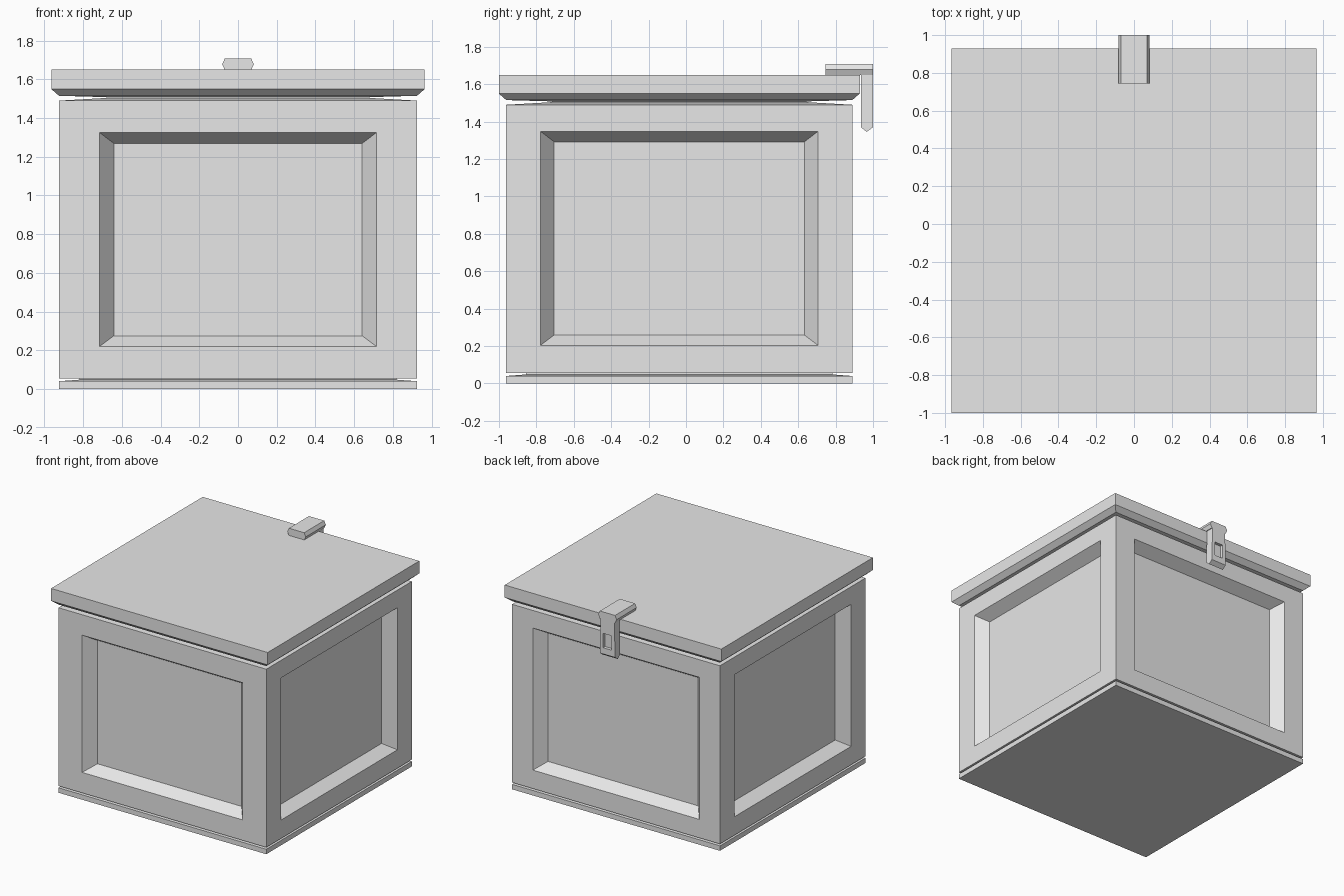
import bpy
import bmesh

cube = bpy.data.objects.get("Cube")
if cube:
    bpy.data.objects.remove(cube, do_unlink=True)

# One plain grey for the whole chest
grey = bpy.data.materials.new("plain grey")
grey.use_nodes = True
colour = (0.8, 0.8, 0.8, 1)
grey.diffuse_color = colour
grey.node_tree.nodes["Principled BSDF"].inputs["Base Color"].default_value = colour

CENTRE_Y = -0.036


def finish(bm, name, y=CENTRE_Y):
    """Weld a bmesh, fix its normals and turn it into an object."""
    bmesh.ops.remove_doubles(bm, verts=bm.verts, dist=0.0005)
    bmesh.ops.recalc_face_normals(bm, faces=bm.faces)
    mesh = bpy.data.meshes.new(name)
    bm.to_mesh(mesh)
    bm.free()
    mesh.materials.append(grey)
    obj = bpy.data.objects.new(name, mesh)
    obj.location.y = y
    bpy.context.collection.objects.link(obj)
    return obj


def bridge(bm, a, b):
    """Join two closed loops of points with quads."""
    va, vb = ([bm.verts.new(p) for p in loop] for loop in (a, b))
    n = len(va)
    for i in range(n):
        j = (i + 1) % n
        bm.faces.new((va[i], va[j], vb[j], vb[i]))


def cap(bm, loop):
    bm.faces.new([bm.verts.new(p) for p in loop])


def loft(bm, loops):
    """Solid through a row of loops, capped at both ends."""
    for a, b in zip(loops, loops[1:]):
        bridge(bm, a, b)
    cap(bm, loops[0])
    cap(bm, loops[-1])


def square(half, z):
    return [(sx * half, sy * half, z)
            for sx, sy in ((-1, -1), (1, -1), (1, 1), (-1, 1))]


def stack(name, rings):
    """Square solid from (half width, height) pairs."""
    bm = bmesh.new()
    loft(bm, [square(h, z) for h, z in rings])
    return finish(bm, name)


# Base strip, neck of the lower groove, lid and its undercut
stack("base", [(0.926, 0), (0.926, 0.04), (0.82, 0.048)])
stack("lower_neck", [(0.82, 0.045), (0.82, 0.06)])
stack("upper_neck", [(0.68, 1.5), (0.68, 1.52)])
stack("lid", [(0.68, 1.508), (0.925, 1.515), (0.965, 1.55), (0.965, 1.65)])

# Body with a recessed panel on every side
HALF, BOTTOM, TOP, DEPTH = 0.926, 0.055, 1.49, 0.09
SIDES = {
    "front": lambda u, d, z: (u, -d, z),
    "back": lambda u, d, z: (-u, d, z),
    "left": lambda u, d, z: (d, u, z),
    "right": lambda u, d, z: (-d, -u, z),
}
bm = bmesh.new()
for side, place in SIDES.items():
    if side == "front":
        half, low, high = 0.715, 0.22, 1.325
    else:
        half, low, high = 0.742, 0.204, 1.348

    def rect(h, z0, z1, d):
        return [place(u, d, z) for u, z in ((-h, z0), (h, z0), (h, z1), (-h, z1))]

    outline = rect(HALF, BOTTOM, TOP, HALF)
    opening = rect(half, low, high, HALF)
    panel = rect(half - 0.073, low + 0.055, high - 0.056, HALF - DEPTH)
    bridge(bm, outline, opening)
    bridge(bm, opening, panel)
    cap(bm, panel)
cap(bm, square(HALF, BOTTOM))
bridge(bm, square(HALF, TOP), square(0.68, 1.504))
cap(bm, square(0.68, 1.504))
finish(bm, "body")

# Clasp arm lying on the lid, six-sided in section
section = [(-0.068, 1.648), (0.068, 1.648), (0.082, 1.678),
           (0.068, 1.708), (-0.068, 1.708), (-0.082, 1.678)]
bm = bmesh.new()
loft(bm, [[(x, y, z) for x, z in section] for y in (0.745, 1.0)])
finish(bm, "clasp_arm", 0)

# Clasp plate hanging behind the body, with a pointed lower edge
bm = bmesh.new()
INNER, OUTER, SLOT = 0.935, 1.0, 0.975


def upright(w_low, w_high, z0, z1, y):
    return [(-w_low, y, z0), (w_low, y, z0), (w_high, y, z1), (-w_high, y, z1)]


back = upright(0.068, 0.062, 1.37, 1.65, OUTER)
inside = upright(0.068, 0.062, 1.37, 1.65, INNER)
hole = upright(0.038, 0.038, 1.42, 1.535, OUTER)
floor = upright(0.038, 0.038, 1.42, 1.535, SLOT)
bridge(bm, back, hole)
bridge(bm, hole, floor)
cap(bm, floor)
cap(bm, inside)
for i in (1, 3):
    j = (i + 1) % 4
    cap(bm, [back[i], back[j], inside[j], inside[i]])
cap(bm, [back[2], back[3], inside[3], inside[2]])
tip = [(s * 0.068, 0.966, 1.345) for s in (-1, 1)]
cap(bm, [back[0], back[1], tip[1], tip[0]])
cap(bm, [inside[0], inside[1], tip[1], tip[0]])
for i in (0, 1):
    cap(bm, [back[i], inside[i], tip[i]])
finish(bm, "clasp_plate", 0)
